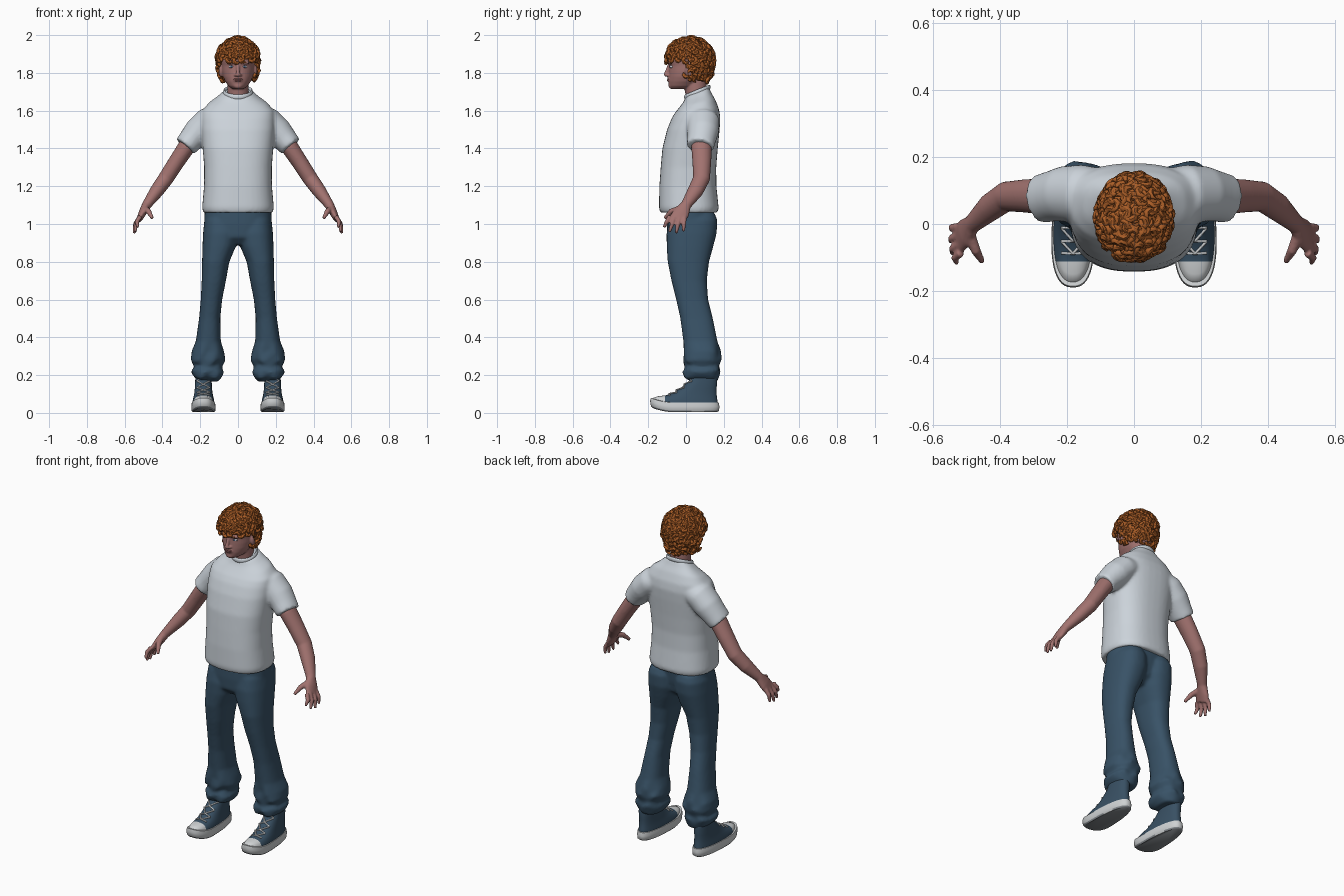
import bpy, bmesh, math, random
from mathutils import Vector, Matrix

random.seed(4)
cube = bpy.data.objects.get("Cube")
if cube:
    bpy.data.objects.remove(cube, do_unlink=True)


def material(name, r, g, b):
    mat = bpy.data.materials.new(name)
    mat.use_nodes = True
    mat.diffuse_color = (r, g, b, 1)
    bsdf = next(n for n in mat.node_tree.nodes if n.type == 'BSDF_PRINCIPLED')
    bsdf.inputs["Base Color"].default_value = (r, g, b, 1)
    bsdf.inputs["Roughness"].default_value = 0.8
    return mat


skin = material("skin", 0.36, 0.17, 0.16)
lip = material("lip", 0.27, 0.10, 0.10)
ginger = material("ginger_hair", 0.40, 0.11, 0.02)
cotton = material("white_cotton", 0.60, 0.65, 0.70)
denim = material("blue_denim", 0.04, 0.085, 0.135)
canvas = material("blue_canvas", 0.04, 0.08, 0.125)
rubber = material("white_rubber", 0.62, 0.64, 0.65)
tread = material("grey_tread", 0.25, 0.27, 0.29)
eye_white = material("eye_white", 0.55, 0.55, 0.60)
iris = material("blue_iris", 0.05, 0.10, 0.20)


def skin_rings(bm, rings):
    """Bridge equal rings of points into a closed surface."""
    loops = [[bm.verts.new(p) for p in ring] for ring in rings]
    n = len(loops[0])
    for a, b in zip(loops, loops[1:]):
        for i in range(n):
            j = (i + 1) % n
            bm.faces.new((a[i], a[j], b[j], b[i]))
    bm.faces.new(loops[0])
    bm.faces.new(loops[-1])


def loft(bm, rows, power=0.85, taper=0.0, n=40):
    """Stack rounded horizontal rings; rows hold z, x min, x max, y front, y back."""
    rings = []
    for z, x0, x1, front, back in rows:
        ring = []
        for i in range(n):
            c, s = (f(math.tau * i / n) for f in (math.cos, math.sin))
            sx = math.copysign(abs(c) ** power, c)
            sy = math.copysign(abs(s) ** power, s)
            width = (x1 - x0) / 2 * (1 - taper * (sy + 1) / 2)
            ring.append(Vector(((x0 + x1) / 2 + width * sx,
                                (front + back) / 2 + (back - front) / 2 * sy, z)))
        rings.append(ring)
    skin_rings(bm, rings)


def centred(rows):
    return [(z, -w, w, f, b) for z, w, f, b in rows]


def tube(bm, points, radii, ref=(0, 1, 0), n=12):
    """Sweep an ellipse along points; each radius is a number or (along ref, across)."""
    pts = [Vector(p) for p in points]
    rings = []
    for i, p in enumerate(pts):
        t = (pts[min(i + 1, len(pts) - 1)] - pts[max(i - 1, 0)]).normalized()
        u = Vector(ref)
        u = (u - t * u.dot(t)).normalized()
        v = t.cross(u)
        r = radii[i] if isinstance(radii, (list, tuple)) else radii
        ru, rv = r if isinstance(r, tuple) else (r, r)
        rings.append([p + u * ru * math.cos(math.tau * k / n) + v * rv * math.sin(math.tau * k / n)
                      for k in range(n)])
    skin_rings(bm, rings)


def ball(bm, centre, radii):
    m = Matrix.Translation(centre) @ Matrix.Diagonal((*radii, 1))
    bmesh.ops.create_uvsphere(bm, u_segments=20, v_segments=12, radius=1, matrix=m)


def finish(name, bm, mats, voxel=0, smooth=3, mirror=False, rule=None):
    bmesh.ops.recalc_face_normals(bm, faces=bm.faces)
    if rule:
        for f in bm.faces:
            f.material_index = rule(f)
    me = bpy.data.meshes.new(name)
    bm.to_mesh(me)
    bm.free()
    for m in mats:
        me.materials.append(m)
    me.shade_smooth()
    me.set_sharp_from_angle(angle=math.radians(50))
    ob = bpy.data.objects.new(name, me)
    bpy.context.collection.objects.link(ob)
    if voxel:
        mod = ob.modifiers.new("fuse", 'REMESH')
        mod.mode, mod.voxel_size, mod.use_smooth_shade = 'VOXEL', voxel, True
        mod = ob.modifiers.new("soften", 'SMOOTH')
        mod.factor, mod.iterations = 0.5, smooth
    if mirror:
        ob.modifiers.new("other_side", 'MIRROR').use_clip = False
    return ob


# Shirt: torso with a neckline tilted forward, fused with the sleeves
bm = bmesh.new()
loft(bm, centred([(1.06, .184, -.136, .167), (1.085, .19, -.143, .173), (1.2, .18, -.141, .161),
                  (1.3, .179, -.134, .16), (1.4, .187, -.125, .168), (1.5, .195, -.1, .178),
                  (1.56, .195, -.076, .182), (1.6, .19, -.056, .175), (1.64, .155, -.032, .155),
                  (1.67, .11, -.012, .135), (1.7, .074, -.002, .122)]), 0.8)
for v in bm.verts:
    v.co.z += (v.co.y - .06) * .4 * max(0, min(1, (v.co.z - 1.58) / .12))
for s in (-1, 1):
    tube(bm, [(s * .1, .085, 1.56), (s * .16, .09, 1.54), (s * .21, .09, 1.49),
              (s * .245, .083, 1.45), (s * .28, .075, 1.41)],
         [(.08, .065), (.088, .077), (.083, .076), (.076, .068), (.073, .061)], n=28)
finish("shirt", bm, [cotton], voxel=.009, smooth=6)

# Ribbed collar band
bm = bmesh.new()
loop = [math.tau * i / 40 for i in range(42)]
tube(bm, [(.073 * math.cos(a), .06 + .064 * math.sin(a), 1.698 + .026 * math.sin(a)) for a in loop],
     [(.013, .006)] * len(loop), ref=(0, 0, 1), n=10)
finish("collar", bm, [cotton])

# Trousers: hips and two flared legs with bunched cuffs
bm = bmesh.new()
loft(bm, centred([(.89, .07, -.06, .08), (.93, .165, -.098, .125), (1.0, .178, -.102, .14),
                  (1.1, .176, -.1, .15)]))
leg = [(.165, .105, .207, .03, .165), (.19, .083, .237, -.01, .173), (.22, .074, .25, -.017, .182),
       (.245, .086, .232, -.002, .175), (.28, .066, .25, -.014, .187), (.32, .074, .245, -.012, .182),
       (.38, .091, .223, -.014, .166), (.5, .094, .206, -.03, .142), (.6, .084, .197, -.052, .117),
       (.7, .064, .192, -.077, .11), (.8, .046, .19, -.097, .122), (.88, .012, .188, -.102, .144),
       (.95, -.006, .185, -.103, .162), (1.02, .0, .178, -.09, .166), (1.06, .02, .16, -.07, .15)]
for s in (-1, 1):
    loft(bm, [(z, *sorted((s * a, s * b)), f, k) for z, a, b, f, k in leg])
for v in bm.verts:
    if .17 < v.co.z < .36:
        fold = .005 * math.sin(abs(v.co.x) * 70 + v.co.z * 50)
        v.co.z += fold * 1.5
        v.co.y += fold
finish("trousers", bm, [denim], voxel=.009, smooth=4)

# Head with neck, ears, nose and chin
bm = bmesh.new()
loft(bm, centred([(1.715, .03, -.08, .03), (1.73, .051, -.091, .06), (1.755, .068, -.093, .085),
                  (1.78, .079, -.092, .1), (1.81, .085, -.091, .115), (1.838, .087, -.09, .125),
                  (1.86, .089, -.098, .13), (1.9, .09, -.093, .13), (1.94, .08, -.07, .115),
                  (1.97, .04, -.02, .07)]), 1.0)
loft(bm, centred([(1.6, .066, -.005, .12), (1.68, .057, -.002, .11), (1.76, .055, -.015, .108)]), 1.0)
tube(bm, [(0, -.086, 1.85), (0, -.097, 1.82), (0, -.106, 1.793)], [.008, .009, .011])
ball(bm, (0, -.104, 1.79), (.015, .013, .01))
ball(bm, (0, -.076, 1.732), (.024, .017, .017))
ball(bm, (0, -.087, 1.764), (.026, .012, .016))
for s in (-1, 1):
    ball(bm, (s * .012, -.096, 1.788), (.009, .01, .008))
    ball(bm, (s * .034, -.081, 1.853), (.026, .013, .008))
    ball(bm, (s * .09, .015, 1.81), (.012, .02, .032))
finish("head", bm, [skin], voxel=.0045, smooth=2)

# Eyes, brows and lips
for part, mat, centre, radii in (("eyeball", eye_white, (.034, -.074, 1.833), (.015, .013, .008)),
                                 ("iris", iris, (.034, -.083, 1.833), (.006, .006, .006))):
    bm = bmesh.new()
    ball(bm, centre, radii)
    finish(part, bm, [mat], mirror=True)
bm = bmesh.new()
tube(bm, [(.016, -.094, 1.851), (.036, -.093, 1.856), (.056, -.08, 1.85)], [.003, .004, .002], ref=(0, 0, 1))
finish("eyebrow", bm, [ginger], mirror=True)
bm = bmesh.new()
ball(bm, (0, -.09, 1.767), (.025, .01, .004))
ball(bm, (0, -.091, 1.759), (.02, .01, .005))
finish("lips", bm, [lip])

# Hair: a rounded cap covered in short curls, open over the face
hair_centre = Vector((0, .02, 1.87))


def on_scalp(d):
    return hair_centre + Vector((d.x * .107, d.y * .125, d.z * (.113 if d.z > 0 else .18)))


def has_hair(p, slack=0):
    return p.z > 1.87 - slack or (p.y > .005 - slack and p.z > 1.765 - slack)


bm = bmesh.new()
bmesh.ops.create_uvsphere(bm, u_segments=48, v_segments=32, radius=1)
for v in bm.verts:
    v.co = on_scalp(v.co)
bmesh.ops.delete(bm, geom=[v for v in bm.verts if not has_hair(v.co)], context='VERTS')
finish("hair_cap", bm, [ginger])

bm = bmesh.new()
count = 420
for i in range(count):
    h = 1 - 2 * (i + .5) / count
    a = i * math.pi * (3 - math.sqrt(5))
    d = Vector((math.sqrt(1 - h * h) * math.cos(a), math.sqrt(1 - h * h) * math.sin(a), h))
    p = on_scalp(d)
    if not has_hair(p, random.uniform(0, .01)):
        continue
    u = d.orthogonal().normalized()
    w = d.cross(u)
    start, size = random.uniform(0, math.tau), random.uniform(.011, .018)
    lift = random.uniform(-.004, .004)
    path = []
    for k in range(6):
        turn = start + k * .75
        path.append(p + (u * math.cos(turn) + w * math.sin(turn)) * size + d * (lift + k * .002 - .002))
    tube(bm, path, [.005, .010, .011, .010, .007, .002], ref=d, n=7)
finish("hair_curls", bm, [ginger])

# Arms with hands, fingers and thumbs
bm = bmesh.new()
tube(bm, [(.22, .085, 1.48), (.275, .082, 1.405), (.325, .084, 1.33), (.383, .082, 1.24), (.43, .05, 1.175),
          (.484, .0, 1.1), (.505, -.025, 1.06), (.522, -.045, 1.025)],
     [.05, (.054, .046), (.05, .043), (.045, .041), (.042, .037), (.028, .025), (.044, .021), (.045, .015)], n=20)
for y, tip in ((-.086, (.53, -.117, .982)), (-.06, (.543, -.088, .957)),
               (-.034, (.548, -.052, .95)), (-.008, (.547, -.014, .96))):
    base, end = Vector((.518, y, 1.04)), Vector(tip)
    bend = (base + end) / 2 + Vector((.012, 0, 0))
    tube(bm, [base, bend, end], [.013, .012, .008], n=10)
tube(bm, [(.495, -.02, 1.085), (.473, -.08, 1.066), (.453, -.114, 1.03)], [.018, .015, .009])
finish("arms", bm, [skin], voxel=.0055, smooth=3, mirror=True)


# Shoes: sole, canvas upper with toe cap, laces
def toe_spring(bm):
    for v in bm.verts:
        v.co.z += 1.6 * max(0, -.06 - v.co.y) ** 2


def shoe_rows(rows):
    return [(z, .183 - w, .183 + w, f, b) for z, w, f, b in rows]


bm = bmesh.new()
loft(bm, shoe_rows([(.004, .064, -.175, .165), (.012, .071, -.186, .175), (.035, .072, -.19, .177),
                    (.054, .069, -.186, .173), (.056, .06, -.17, .16)]), 0.8, 0.25, 48)
toe_spring(bm)
finish("shoe_sole", bm, [rubber, tread], mirror=True, rule=lambda f: int(f.normal.z < -.6))

upper = [(.045, .064, -.178, .168), (.06, .063, -.172, .167), (.075, .06, -.15, .165), (.09, .056, -.105, .163),
         (.105, .053, -.07, .162), (.13, .05, -.03, .162), (.165, .048, .012, .165), (.2, .046, .03, .16)]
bm = bmesh.new()
loft(bm, shoe_rows(upper), 0.85, 0.2, 48)
toe_spring(bm)
bmesh.ops.bisect_plane(bm, geom=bm.verts[:] + bm.edges[:] + bm.faces[:],
                       plane_co=(0, -.112, 0), plane_no=(0, 1, 0))
finish("shoe_upper", bm, [canvas, rubber], mirror=True,
       rule=lambda f: int(f.calc_center_median().y < -.112))

bm = bmesh.new()
for (z, _, y, _), (z2, _, y2, _) in zip(upper[3:], upper[4:]):
    for s in (-1, 1):
        tube(bm, [(.183 - s * .034, y + .018, z + .004), (.183, (y + y2) / 2 - .001, (z + z2) / 2 + .004),
                  (.183 + s * .034, y2 + .018, z2 + .004)], .0042, ref=(0, 0, 1), n=8)
finish("shoe_laces", bm, [rubber], mirror=True)
